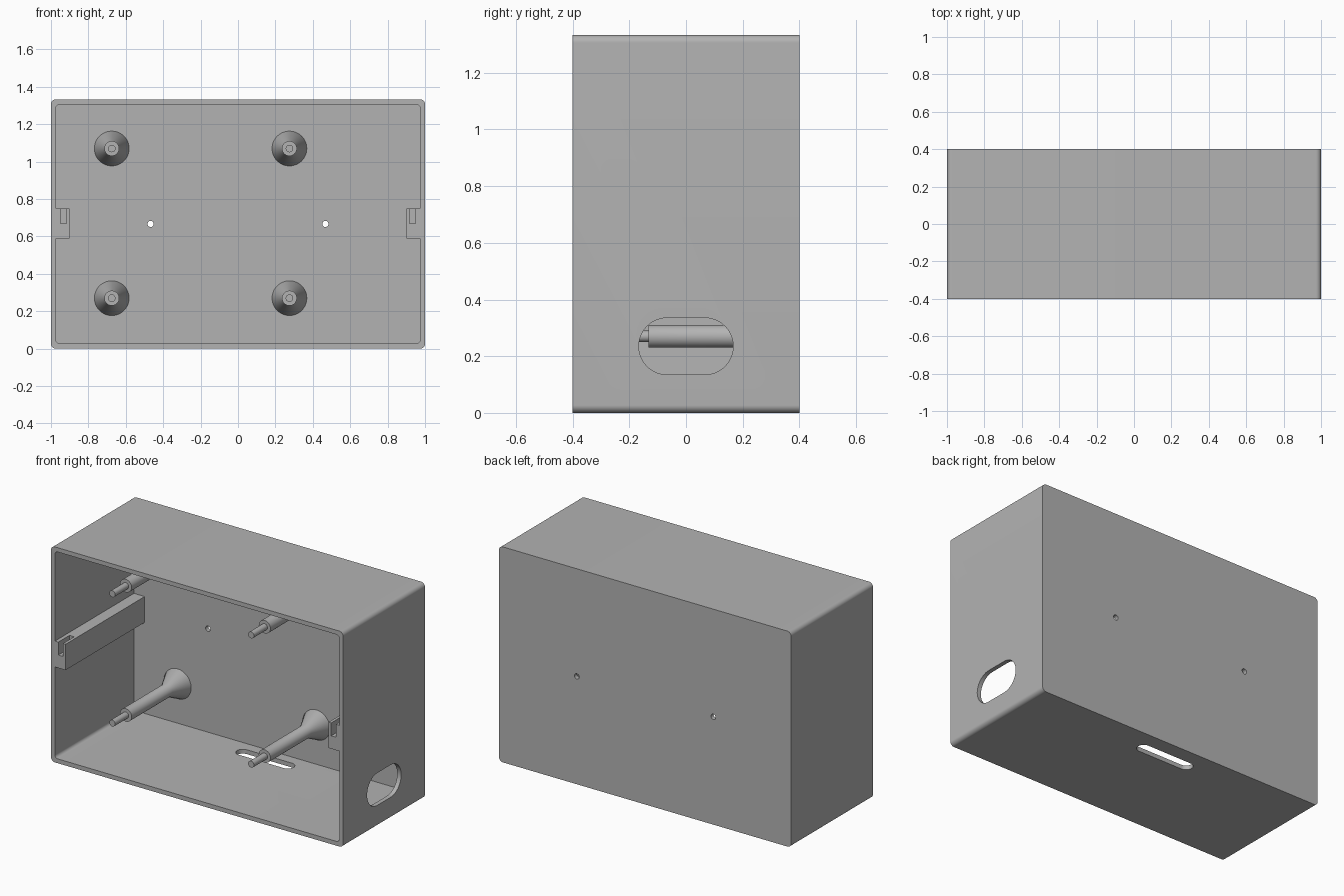
import bpy, bmesh
from math import pi, cos, sin, radians
from mathutils import Vector

cube = bpy.data.objects.get("Cube")
if cube:
    bpy.data.objects.remove(cube, do_unlink=True)

W, D, H = 2.0, 0.8, 1.333
WALL = 0.0267
BACK = D / 2 - WALL          # inner face of the back wall

grey = bpy.data.materials.new("plain grey")
grey.use_nodes = True
colour = (0.45, 0.45, 0.45, 1)
grey.diffuse_color = colour
grey.node_tree.nodes["Principled BSDF"].inputs["Base Color"].default_value = colour


def finish(bm, name):
    bmesh.ops.remove_doubles(bm, verts=bm.verts, dist=1e-5)
    bmesh.ops.recalc_face_normals(bm, faces=bm.faces)
    mesh = bpy.data.meshes.new(name)
    bm.to_mesh(mesh)
    bm.free()
    mesh.materials.append(grey)
    obj = bpy.data.objects.new(name, mesh)
    bpy.context.collection.objects.link(obj)
    return obj


def prism(name, axis, centre, size, radius, start, end, steps=12):
    """Rounded rectangle in the two other axes, extruded along axis."""
    u, v = [i for i in range(3) if i != axis]
    bm = bmesh.new()
    verts = []
    for q, (sx, sy) in enumerate([(1, 1), (-1, 1), (-1, -1), (1, -1)]):
        for k in range(steps + 1 if radius else 1):
            a = (q + k / steps) * pi / 2
            p = Vector((0, 0, 0))
            p[u] = centre[0] + sx * (size[0] / 2 - radius) + radius * cos(a)
            p[v] = centre[1] + sy * (size[1] / 2 - radius) + radius * sin(a)
            p[axis] = start
            verts.append(bm.verts.new(p))
    bmesh.ops.remove_doubles(bm, verts=verts, dist=1e-5)
    face = bm.faces.new(list(bm.verts))
    top = bmesh.ops.extrude_face_region(bm, geom=[face])["geom"]
    shift = Vector((0, 0, 0))
    shift[axis] = end - start
    bmesh.ops.translate(bm, vec=shift, verts=[g for g in top if isinstance(g, bmesh.types.BMVert)])
    return finish(bm, name)


def combine(target, tool, operation):
    mod = target.modifiers.new(operation.lower(), "BOOLEAN")
    mod.operation, mod.object, mod.solver = operation, tool, "EXACT"
    bpy.context.view_layer.objects.active = target
    bpy.ops.object.modifier_apply(modifier=mod.name)
    bpy.data.objects.remove(tool, do_unlink=True)


def smooth(obj):
    bpy.ops.object.select_all(action="DESELECT")
    obj.select_set(True)
    bpy.context.view_layer.objects.active = obj
    bpy.ops.object.shade_smooth_by_angle(angle=radians(30))


# Open-fronted box
shell = prism("enclosure_shell", 1, (0, H / 2), (W, H), 0.027, -D / 2, D / 2)
combine(shell, prism("cavity", 1, (0, H / 2), (W - 2 * WALL, H - 2 * WALL), 0.02, -D, BACK), "DIFFERENCE")

# Side rails with a slot at the front for the lid fasteners
for s in (-1, 1):
    combine(shell, prism("rail", 1, (s * 0.945, 0.67), (0.09, 0.16), 0, -D / 2, BACK + 0.01), "UNION")
    combine(shell, prism("rail_slot", 1, (s * 0.934, 0.73), (0.032, 0.12), 0, -D, -0.29), "DIFFERENCE")

# Wall holes: side cable opening, bottom slot, two mounting holes
combine(shell, prism("side_opening", 0, (0, 0.235), (0.333, 0.2), 0.1, 0.9, 1.1), "DIFFERENCE")
combine(shell, prism("bottom_slot", 2, (0, 0.267), (0.387, 0.08), 0.04, -0.1, 0.1), "DIFFERENCE")
for x in (-0.467, 0.467):
    combine(shell, prism("mount_hole", 1, (x, 0.667), (0.033, 0.033), 0.0165, 0.3, 0.5, 6), "DIFFERENCE")
smooth(shell)

# Standoffs: flared foot, post and locating pin, turned around y
PROFILE = [(0, 0.38), (0.093, 0.38), (0.093, BACK), (0.04, BACK - 0.107),
           (0.04, -0.133), (0.02, -0.133), (0.02, -0.265), (0, -0.265)]
for side, x in (("right", -0.675), ("left", 0.275)):
    for level, z in (("lower", 0.27), ("upper", 1.07)):
        bm = bmesh.new()
        ring = [bm.verts.new((x + r, y, z)) for r, y in PROFILE]
        edges = [bm.edges.new(pair) for pair in zip(ring, ring[1:])]
        bmesh.ops.spin(bm, geom=ring + edges, cent=(x, 0, z), axis=(0, 1, 0),
                       angle=2 * pi, steps=48, use_duplicate=False)
        smooth(finish(bm, f"{level}_{side}_standoff"))
